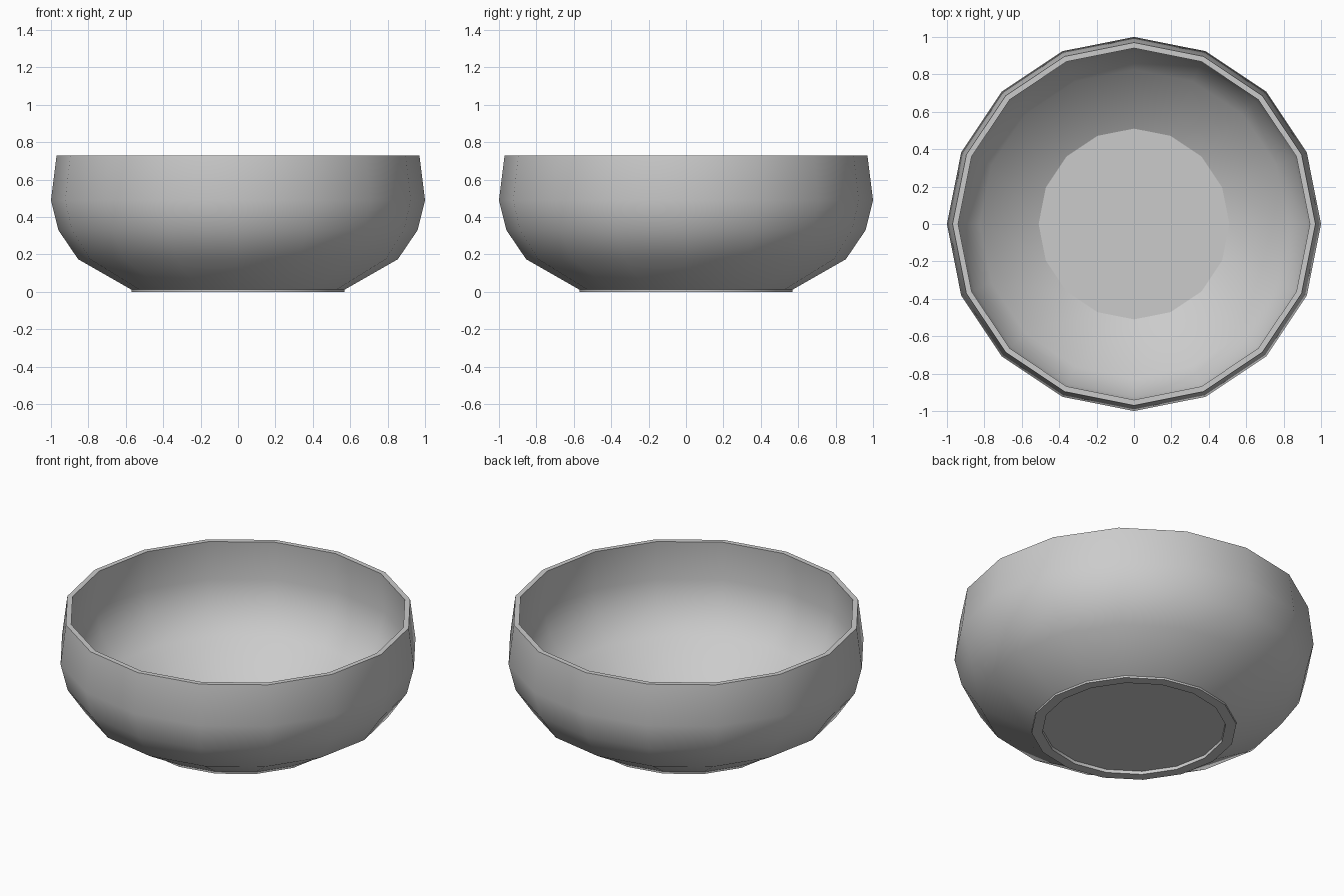
import bpy, bmesh
from math import cos, sin, pi, radians

if "Cube" in bpy.data.objects:
    bpy.data.objects.remove(bpy.data.objects["Cube"])

SIDES = 16

# Bowl wall cross-section (radius, height): foot ring, outside, rim, inside
profile = [
    (0.51, 0.0), (0.57, 0.0), (0.57, 0.012),
    (0.855, 0.175), (0.96, 0.33), (1.0, 0.49), (0.97, 0.73),
    (0.94, 0.73), (0.962, 0.49), (0.925, 0.345), (0.825, 0.20),
    (0.51, 0.02),
]

bm = bmesh.new()
rings = [[bm.verts.new((r * cos(2 * pi * j / SIDES), r * sin(2 * pi * j / SIDES), z))
          for j in range(SIDES)] for r, z in profile]

# Wall: closed lathe of the cross-section
for i, ring in enumerate(rings):
    nxt = rings[(i + 1) % len(rings)]
    for j in range(SIDES):
        k = (j + 1) % SIDES
        bm.faces.new((ring[j], ring[k], nxt[k], nxt[j]))

# Flat floor inside the foot ring
bm.faces.new(rings[-1])

mesh = bpy.data.meshes.new("bowl")
bm.to_mesh(mesh)
bm.free()
bowl = bpy.data.objects.new("bowl", mesh)
bpy.context.collection.objects.link(bowl)

# Smooth walls, crisp rim and foot
bpy.context.view_layer.objects.active = bowl
bowl.select_set(True)
bpy.ops.object.shade_smooth_by_angle(angle=radians(50))
mesh.polygons[len(mesh.polygons) - 1].use_smooth = False
